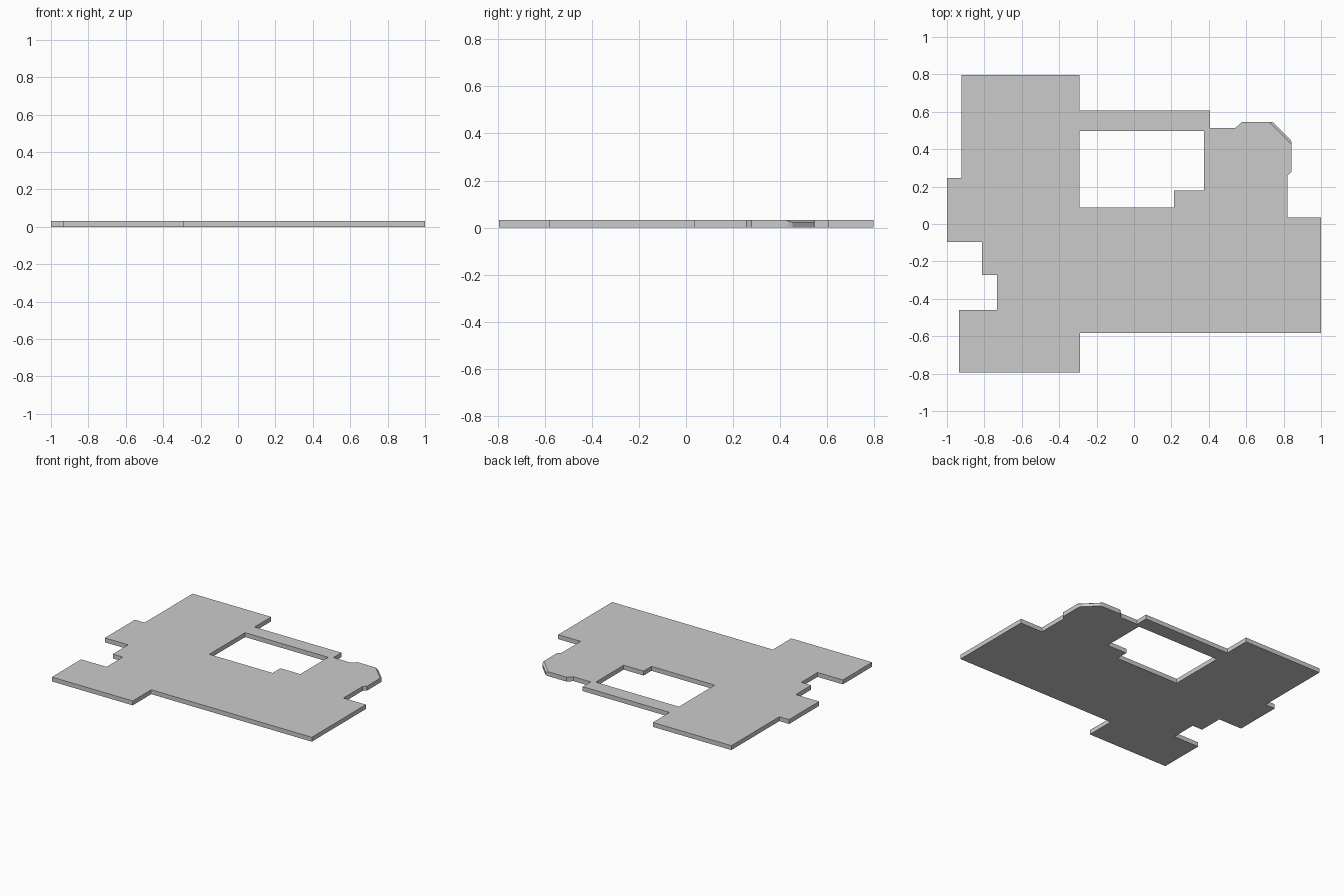
import bpy, bmesh
from mathutils import Vector

if "Cube" in bpy.data.objects:
    bpy.data.objects.remove(bpy.data.objects["Cube"])

THICK = 0.032

# Plate outline, counter-clockwise from the front left corner
outline = [
    (-0.936, -0.795), (-0.288, -0.795), (-0.288, -0.583), (1.0, -0.583),
    (1.0, 0.036), (0.82, 0.036), (0.82, 0.257), (0.842, 0.278),
    (0.842, 0.437), (0.836, 0.452), (0.746, 0.542), (0.73, 0.546),
    (0.577, 0.546), (0.543, 0.514), (0.405, 0.514), (0.405, 0.606),
    (-0.292, 0.606), (-0.292, 0.797), (-0.922, 0.797), (-0.922, 0.247),
    (-1.0, 0.247), (-1.0, -0.097), (-0.813, -0.097), (-0.813, -0.273),
    (-0.733, -0.273), (-0.733, -0.46), (-0.936, -0.46),
]

# Stepped window through the plate
window = [
    (-0.292, 0.088), (0.215, 0.088), (0.215, 0.178),
    (0.375, 0.178), (0.375, 0.498), (-0.292, 0.498),
]


def add_loop(bm, points):
    verts = [bm.verts.new((x, y, 0)) for x, y in points]
    return [bm.edges.new((v, verts[i - 1])) for i, v in enumerate(verts)]


bm = bmesh.new()
edges = add_loop(bm, outline) + add_loop(bm, window)
bmesh.ops.triangle_fill(bm, edges=edges, use_beauty=True, normal=(0, 0, 1))

# Give the plate its thickness
ext = bmesh.ops.extrude_face_region(bm, geom=bm.faces[:], use_keep_orig=True)
top = [g for g in ext["geom"] if isinstance(g, bmesh.types.BMVert)]
bmesh.ops.translate(bm, verts=top, vec=(0, 0, THICK))

# Slanted cut along the upper edge of the clipped corner
a = Vector((0.842, 0.426, THICK))
b = Vector((0.722, 0.546, THICK))
c = a + Vector((0.012, 0.012, -0.012))
normal = (b - a).cross(c - a).normalized()
if normal.x < 0:
    normal.negate()
bmesh.ops.bisect_plane(bm, geom=bm.verts[:] + bm.edges[:] + bm.faces[:],
                       plane_co=a, plane_no=normal, clear_outer=True)
bmesh.ops.holes_fill(bm, edges=[e for e in bm.edges if e.is_boundary], sides=0)

# Merge coplanar triangles and orient faces outward
bmesh.ops.dissolve_limit(bm, angle_limit=0.01, verts=bm.verts[:], edges=bm.edges[:])
bmesh.ops.recalc_face_normals(bm, faces=bm.faces[:])

mesh = bpy.data.meshes.new("floor_plate")
bm.to_mesh(mesh)
bm.free()
plate = bpy.data.objects.new("floor_plate", mesh)
bpy.context.collection.objects.link(plate)
